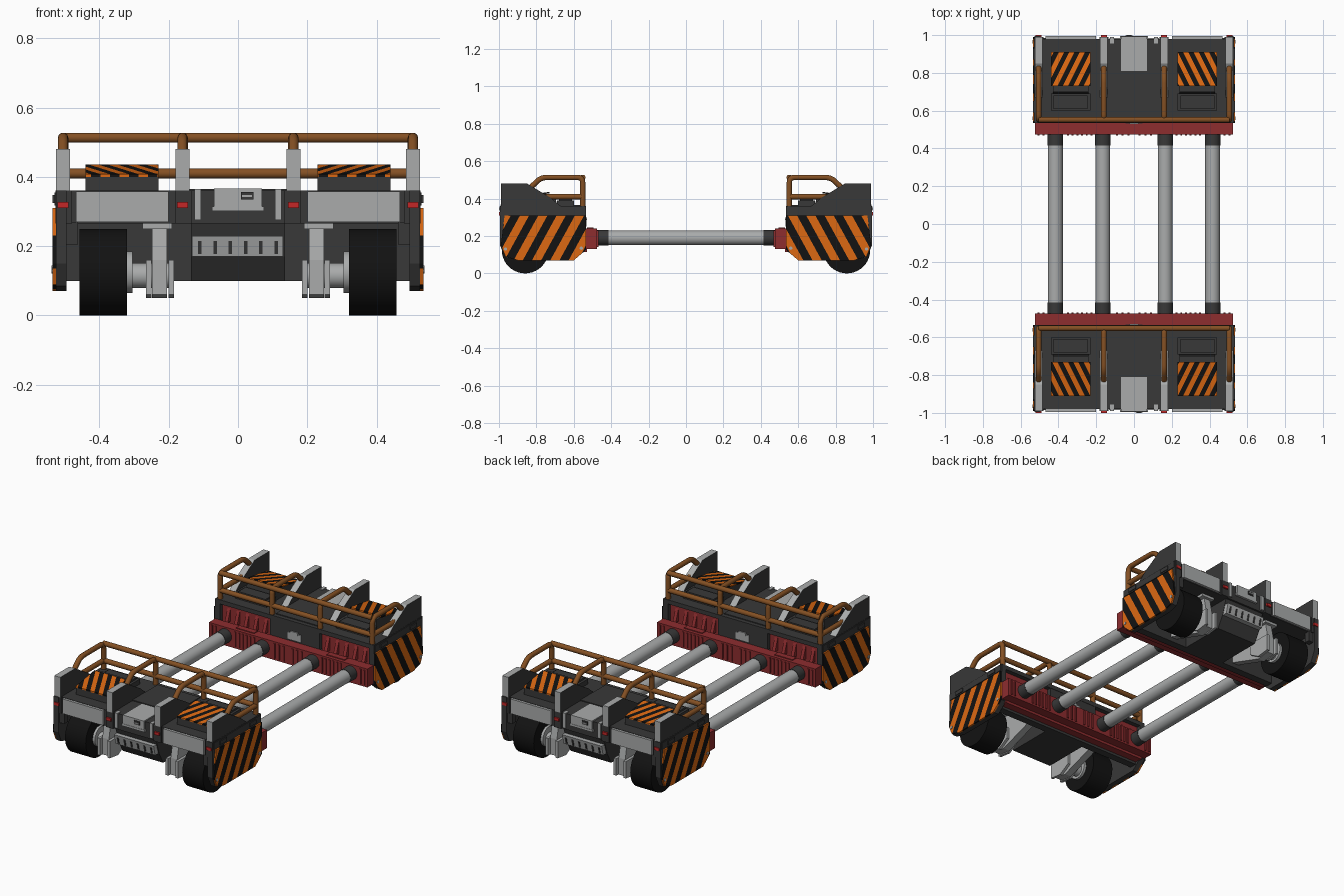
import bpy, bmesh, math
from mathutils import Vector

if "Cube" in bpy.data.objects:
    bpy.data.objects.remove(bpy.data.objects["Cube"])

def material(name, c):
    m = bpy.data.materials.new(name)
    m.diffuse_color = (*c, 1)
    m.use_nodes = True
    m.node_tree.nodes["Principled BSDF"].inputs["Base Color"].default_value = m.diffuse_color
    return m

DARK = material("dark_grey", (0.04, 0.04, 0.04))
LIGHT = material("light_grey", (0.40, 0.41, 0.41))
BLACK = material("rubber_black", (0.006, 0.006, 0.006))
ORANGE = material("hazard_orange", (0.72, 0.14, 0.006))
RED = material("frame_red", (0.27, 0.026, 0.028))
BROWN = material("rail_brown", (0.23, 0.08, 0.017))
LAMP = material("lamp_red", (0.55, 0.02, 0.02))
parts = []   # everything belonging to the front module

def finish(name, bm, *mats, module=True):
    bmesh.ops.recalc_face_normals(bm, faces=bm.faces)
    me = bpy.data.meshes.new(name)
    bm.to_mesh(me)
    bm.free()
    for m in mats:
        me.materials.append(m)
    ob = bpy.data.objects.new(name, me)
    bpy.context.collection.objects.link(ob)
    if module:
        parts.append(ob)
    return ob

def solid(pts, offset):
    bm = bmesh.new()
    f = bm.faces.new([bm.verts.new(p) for p in pts])
    r = bmesh.ops.extrude_face_region(bm, geom=[f], use_keep_orig=True)
    bmesh.ops.translate(bm, vec=offset, verts=[v for v in r["geom"] if isinstance(v, bmesh.types.BMVert)])
    return bm

def prism(name, yz, x0, x1, mat):
    return finish(name, solid([(x0, y, z) for y, z in yz], (x1 - x0, 0, 0)), mat)

def box(name, x0, x1, y0, y1, z0, z1, mat):
    return prism(name, [(y0, z0), (y1, z0), (y1, z1), (y0, z1)], x0, x1, mat)

def cyl(name, a, b, r, mat, n=32, module=True):
    a, b = Vector(a), Vector(b)
    bm = bmesh.new()
    bmesh.ops.create_cone(bm, cap_ends=True, segments=n, radius1=r, radius2=r, depth=(b - a).length)
    q = (b - a).to_track_quat('Z', 'Y')
    for v in bm.verts:
        v.co = q @ v.co + (a + b) / 2
    for f in bm.faces:
        f.smooth = len(f.verts) == 4
    return finish(name, bm, mat, module=module)

def striped(name, pts, offset, across, period, shift=0.0):
    """Thin plate cut into alternating black and orange bands."""
    bm = solid(pts, offset)
    d = Vector(across)
    vals = [d.dot(v.co) for v in bm.verts]
    half = period / 2
    for k in range(math.floor((min(vals) - shift) / half), math.ceil((max(vals) - shift) / half) + 1):
        bmesh.ops.bisect_plane(bm, geom=bm.verts[:] + bm.edges[:] + bm.faces[:],
                               plane_co=d * ((k * half + shift) / d.length_squared), plane_no=d)
    for f in bm.faces:
        f.material_index = math.floor((d.dot(f.calc_center_median()) - shift) / half) % 2
    return finish(name, bm, ORANGE, BLACK)

def rail(name, pts, r=0.015, fillet=0.03):
    """Round tube along a path with softened corners."""
    pts = [Vector(p) for p in pts]
    path = [pts[0]]
    for p, c, n in zip(pts, pts[1:], pts[2:]):
        a, b = c + (p - c).normalized() * fillet, c + (n - c).normalized() * fillet
        path += [a.lerp(c, t).lerp(c.lerp(b, t), t) for t in (0, 0.25, 0.5, 0.75, 1)]
    path.append(pts[-1])
    cu = bpy.data.curves.new(name, 'CURVE')
    cu.dimensions, cu.bevel_depth, cu.bevel_resolution, cu.use_fill_caps = '3D', r, 3, True
    sp = cu.splines.new('POLY')
    sp.points.add(len(path) - 1)
    for q, p in zip(sp.points, path):
        q.co = (*p, 1)
    tmp = bpy.data.objects.new(name, cu)
    bpy.context.collection.objects.link(tmp)
    me = bpy.data.meshes.new_from_object(tmp.evaluated_get(bpy.context.evaluated_depsgraph_get()))
    bpy.data.objects.remove(tmp)
    me.materials.clear()
    me.materials.append(BROWN)
    ob = bpy.data.objects.new(name, me)
    bpy.context.collection.objects.link(ob)
    parts.append(ob)

# --- module body ---
box("deck", -0.52, 0.52, -0.98, -0.58, 0.265, 0.36, DARK)
box("deck_lip", -0.52, 0.52, -0.59, -0.535, 0.335, 0.36, DARK)
box("inner_wall", -0.51, 0.51, -0.62, -0.575, 0.1, 0.34, DARK)
box("centre_inner_block", -0.165, 0.165, -0.58, -0.537, 0.235, 0.336, DARK)
prism("centre_hopper", [(-0.97, 0.27), (-0.94, 0.17), (-0.90, 0.1), (-0.6, 0.1), (-0.6, 0.27)], -0.135, 0.135, DARK)
box("deck_centre_panel", -0.14, 0.14, -0.80, -0.56, 0.36, 0.365, DARK)

# --- front centre hatch and vent ---
box("centre_hatch", -0.07, 0.07, -0.992, -0.81, 0.305, 0.367, LIGHT)
box("hatch_foot", -0.075, 0.075, -0.994, -0.97, 0.302, 0.315, LIGHT)
box("hatch_latch", 0.008, 0.045, -0.997, -0.99, 0.335, 0.357, DARK)
box("hatch_latch_bar", 0.012, 0.041, -1.0, -0.99, 0.342, 0.348, LIGHT)
prism("vent_panel", [(-0.985, 0.23), (-0.97, 0.17), (-0.94, 0.17), (-0.95, 0.23)], -0.133, 0.13, LIGHT)
for i in range(6):
    x = -0.11 + i * 0.044
    prism("vent_slot", [(-0.985, 0.215), (-0.976, 0.178), (-0.96, 0.178), (-0.96, 0.215)], x - 0.005, x + 0.005, DARK)

# --- inner red frame ---
box("red_beam", -0.525, 0.525, -0.535, -0.475, 0.13, 0.24, RED)
box("red_beam_foot", -0.50, 0.50, -0.58, -0.53, 0.115, 0.20, RED)
box("inner_hatch", -0.045, 0.045, -0.54, -0.532, 0.25, 0.29, LIGHT)
box("inner_hatch_tab", -0.025, 0.025, -0.54, -0.53, 0.285, 0.30, LIGHT)

side_profile = [(-0.995, 0.15), (-0.965, 0.085), (-0.90, 0.07), (-0.60, 0.07), (-0.535, 0.125), (-0.535, 0.36), (-0.995, 0.36)]
stripe_profile = [(-0.99, 0.15), (-0.965, 0.09), (-0.90, 0.07), (-0.60, 0.07), (-0.535, 0.125), (-0.535, 0.31), (-0.97, 0.31)]
fin_profile = [(-0.99, 0.36), (-0.99, 0.48), (-0.85, 0.48), (-0.725, 0.405), (-0.67, 0.36)]
arm_profile = [(-0.93, 0.06), (-0.85, 0.05), (-0.61, 0.13), (-0.61, 0.2), (-0.82, 0.26), (-0.91, 0.26), (-0.93, 0.16)]

for s in (-1, 1):
    # striped side walls
    prism("side_wall", side_profile, s * 0.495, s * 0.526, DARK)
    striped("side_stripes", [(s * 0.526, y, z) for y, z in stripe_profile], (s * 0.009, 0, 0),
            (0, 1, -0.55), 0.098, 0.02)
    box("side_lip", s * 0.52, s * 0.53, -0.985, -0.54, 0.318, 0.355, DARK)
    for y, z in ((-0.965, 0.13), (-0.56, 0.135)):
        cyl("side_bolt", (s * 0.53, y, z), (s * 0.538, y, z), 0.009, LIGHT, 10)
    for y in (-0.9, -0.62):
        box("side_clip", s * 0.525, s * 0.535, y - 0.03, y + 0.03, 0.325, 0.348, DARK)
    # fins, lamps and rail loops
    for x in (0.505, 0.16):
        fin = prism("fin", fin_profile, s * (x - 0.02), s * (x + 0.02), DARK)
        fin.data.materials.append(LIGHT)
        for p in fin.data.polygons:
            p.material_index = int(abs(p.normal.x) < 0.5)
        box("fin_base", s * (x - 0.026), s * (x + 0.022), -0.99, -0.95, 0.265, 0.36, DARK)
        box("lamp", s * x - 0.016, s * x + 0.016, -1.0, -0.985, 0.31, 0.327, LAMP)
        rail("rail_loop", [(s * x, -0.845, 0.445), (s * x, -0.775, 0.513), (s * x, -0.552, 0.513), (s * x, -0.552, 0.35)])
    rail("rail_side", [(s * 0.505, -0.76, 0.41), (s * 0.505, -0.552, 0.41)])
    # front bumper plate and brackets
    box("bumper_plate", s * 0.20, s * 0.468, -0.995, -0.97, 0.27, 0.358, LIGHT)
    box("front_bracket", s * 0.107, s * 0.126, -0.99, -0.955, 0.275, 0.365, LIGHT)
    box("front_guard", s * 0.462, s * 0.52, -0.985, -0.95, 0.205, 0.27, DARK)
    # hazard pads on deck
    prism("pad_base", [(-0.9, 0.36), (-0.9, 0.40), (-0.73, 0.425), (-0.70, 0.425), (-0.69, 0.36)], s * 0.24, s * 0.43, DARK)
    striped("pad_stripes", [(s * x, y, z) for x, y, z in
            ((0.23, -0.91, 0.40), (0.44, -0.91, 0.40), (0.44, -0.73, 0.428), (0.23, -0.73, 0.428))],
            (0, 0, 0.008), (s, -0.5, 0), 0.055)
    box("pad_front_edge", s * 0.23, s * 0.44, -0.908, -0.895, 0.36, 0.40, DARK)
    box("deck_hatch", s * 0.23, s * 0.44, -0.69, -0.60, 0.36, 0.39, DARK)
    box("deck_hatch_lid", s * 0.245, s * 0.425, -0.68, -0.61, 0.39, 0.40, DARK)
    # wheel with hub and swing arm
    cyl("wheel", (s * 0.32, -0.86, 0.125), (s * 0.457, -0.86, 0.125), 0.125, BLACK, 40)
    cyl("wheel_rim", (s * 0.305, -0.86, 0.125), (s * 0.325, -0.86, 0.125), 0.06, LIGHT, 20)
    cyl("axle", (s * 0.185, -0.86, 0.115), (s * 0.31, -0.86, 0.115), 0.036, LIGHT, 16)
    prism("swing_arm", arm_profile, s * 0.205, s * 0.248, LIGHT)
    box("arm_mount", s * 0.19, s * 0.275, -0.93, -0.80, 0.25, 0.27, LIGHT)
    for x in (0.185, 0.25):
        prism("arm_fork", [(-0.95, 0.06), (-0.87, 0.05), (-0.80, 0.09), (-0.80, 0.16), (-0.95, 0.16)], s * x, s * (x + 0.016), LIGHT)
    # recessed red panel with gusset ribs
    box("red_panel", s * 0.165, s * 0.495, -0.58, -0.562, 0.2, 0.335, RED)
    for i in range(5):
        x = s * (0.205 + i * 0.062)
        prism("red_gusset", [(-0.565, 0.32), (-0.565, 0.235), (-0.535, 0.235)], x - 0.01, x + 0.01, RED)
    for x in [0.225 + i * 0.025 for i in range(6)] + [0.03, 0.06, 0.09, 0.48, 0.505]:
        box("red_beam_rib", s * (x - 0.005), s * (x + 0.005), -0.478, -0.469, 0.14, 0.23, RED)
    box("red_beam_top_tab", s * 0.24, s * 0.36, -0.53, -0.495, 0.238, 0.245, RED)
    # sleeves at the tube ends
    for x in (0.165, 0.416):
        cyl("tube_sleeve", (s * x, -0.48, 0.19), (s * x, -0.415, 0.19), 0.041, DARK)

# --- cross rails ---
rail("rail_top", [(-0.505, -0.552, 0.513), (0.505, -0.552, 0.513)])
rail("rail_middle", [(-0.505, -0.552, 0.41), (0.505, -0.552, 0.41)])

# --- back module: the front one turned half way round ---
for ob in parts:
    twin = ob.copy()
    twin.name = "back_" + ob.name
    ob.name = "front_" + ob.name
    twin.rotation_euler.z = math.pi
    bpy.context.collection.objects.link(twin)

# --- long connecting tubes ---
for x in (-0.416, -0.165, 0.165, 0.416):
    cyl("connecting_tube", (x, -0.42, 0.19), (x, 0.42, 0.19), 0.039, LIGHT, module=False)
